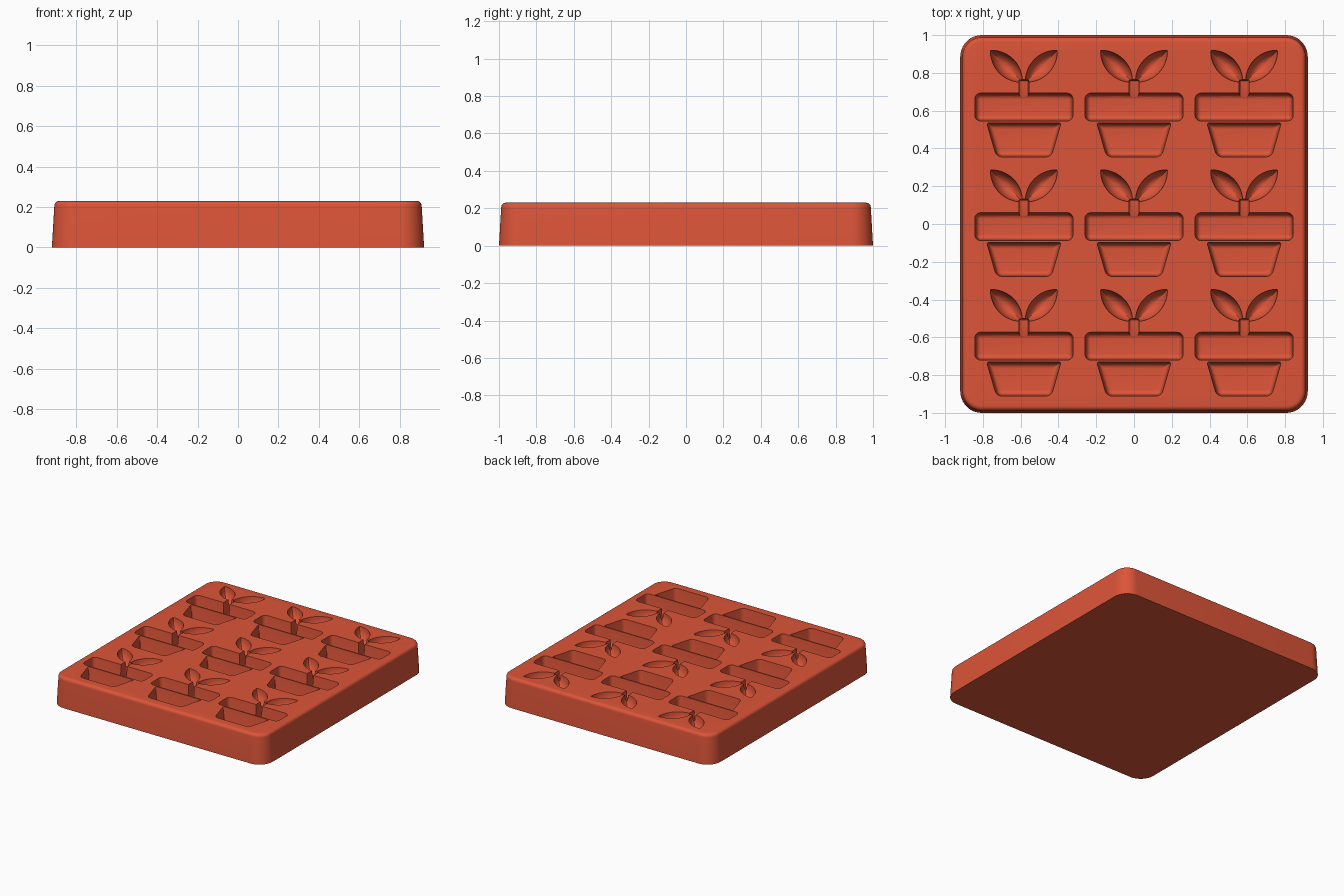
import bpy, bmesh
from math import sin, cos, pi, radians
from mathutils import Vector

if "Cube" in bpy.data.objects:
    bpy.data.objects.remove(bpy.data.objects["Cube"])

HEIGHT = 0.23
DEPTH = 0.12
CELLS = [(i * 0.583, j * 0.633) for i in (-1, 0, 1) for j in (-1, 0, 1)]

terracotta = bpy.data.materials.new("terracotta red")
terracotta.use_nodes = True
colour = (0.72, 0.09, 0.04, 1)
terracotta.diffuse_color = colour
terracotta.node_tree.nodes["Principled BSDF"].inputs["Base Color"].default_value = colour


def rounded(corners, radii, inset, steps=8):
    """Counter-clockwise convex polygon, inset and with rounded corners."""
    pts = []
    n = len(corners)
    for i, radius in enumerate(radii):
        prev, here, nxt = (Vector(corners[k % n]) for k in (i - 1, i, i + 1))
        e1, e2 = (here - prev).normalized(), (nxt - here).normalized()
        n1, n2 = Vector((e1.y, -e1.x)), Vector((e2.y, -e2.x))
        r = max(radius - inset, 0.004)
        centre = here - (n1 + n2) / (1 + n1.dot(n2)) * (inset + r)
        for k in range(steps + 1):
            pts.append(centre + n1.slerp(n2, k / steps) * r)
    return pts


def loft(name, rings, cells=((0, 0),)):
    """Closed solid through (outline, z) rings, repeated at every cell."""
    bm = bmesh.new()
    for cx, cy in cells:
        loops = [[bm.verts.new((p[0] + cx, p[1] + cy, z)) for p in pts] for pts, z in rings]
        for a, b in zip(loops, loops[1:]):
            for i in range(len(a)):
                bm.faces.new((a[i - 1], a[i], b[i], b[i - 1]))
        bm.faces.new(loops[0])
        bm.faces.new(loops[-1])
    bmesh.ops.recalc_face_normals(bm, faces=bm.faces)
    mesh = bpy.data.meshes.new(name)
    bm.to_mesh(mesh)
    bm.free()
    obj = bpy.data.objects.new(name, mesh)
    bpy.context.collection.objects.link(obj)
    return obj


def box(half_x, low, high):
    return [(-half_x, low), (half_x, low), (half_x, high), (-half_x, high)]


def pocket(name, corners, radii, depth, fillet=0.024, draft=0.008):
    """Drafted cavity cutter with a rounded floor edge."""
    profile = [(-draft * 0.25, HEIGHT + 0.03), (0, HEIGHT)]
    for k in range(6):
        a = k / 5 * pi / 2
        profile.append((draft + fillet * (1 - cos(a)),
                        HEIGHT - depth + fillet * (1 - sin(a))))
    return loft(name, [(rounded(corners, radii, d), z) for d, z in profile], CELLS)


def leaf_outline(side, scale, count=32):
    pts = []
    for k in range(count):
        t = 2 * pi * k / count
        u = 0.118 * scale * cos(t)
        v = 0.052 * scale * sin(t) * abs(sin(t)) ** 0.7
        pts.append((side * (0.0925 + (u - v) * 0.707), 0.202 + (u + v) * 0.707))
    return pts


def leaf(name, side):
    """Pointed bowl-shaped cavity cutter."""
    rings = [(leaf_outline(side, 1.02), HEIGHT + 0.03)]
    for k in range(8):
        a = radians(80) * k / 7
        rings.append((leaf_outline(side, cos(a)), HEIGHT - 0.09 * sin(a)))
    return loft(name, rings, CELLS)


# Tray block: drafted sides and a rounded top edge
profile = [(0, 0)]
for k in range(7):
    a = k / 6 * pi / 2
    profile.append((0.012 + 0.025 * (1 - cos(a)), HEIGHT - 0.025 * (1 - sin(a))))
base = [(-0.92, -1), (0.92, -1), (0.92, 1), (-0.92, 1)]
tray = loft("mould_tray", [(rounded(base, [0.115] * 4, d, 12), z) for d, z in profile])
tray.data.materials.append(terracotta)

# Plant-pot cavities
pot = [(-0.145, -0.278), (0.145, -0.278), (0.197, -0.098), (-0.197, -0.098)]
cutters = [
    pocket("pot_cutter", pot, [0.04, 0.04, 0.008, 0.008], DEPTH),
    pocket("pot_rim_cutter", box(0.26, -0.088, 0.06), [0.032] * 4, DEPTH),
    pocket("stem_cutter", box(0.027, 0.0, 0.132), [0.006] * 4, DEPTH - 0.003, 0.01, 0.004),
    leaf("left_leaf_cutter", 1),
    leaf("right_leaf_cutter", -1),
]
bpy.context.view_layer.objects.active = tray
for cutter in cutters:
    cutter.hide_render = True
    mod = tray.modifiers.new(cutter.name, "BOOLEAN")
    mod.operation = "DIFFERENCE"
    mod.solver = "EXACT"
    mod.object = cutter
    bpy.ops.object.modifier_apply(modifier=mod.name)
    bpy.data.objects.remove(cutter)

# Smooth the fillets, keep the cavity edges sharp
for obj in bpy.context.selected_objects:
    obj.select_set(False)
tray.select_set(True)
bpy.ops.object.shade_smooth_by_angle(angle=radians(35))
